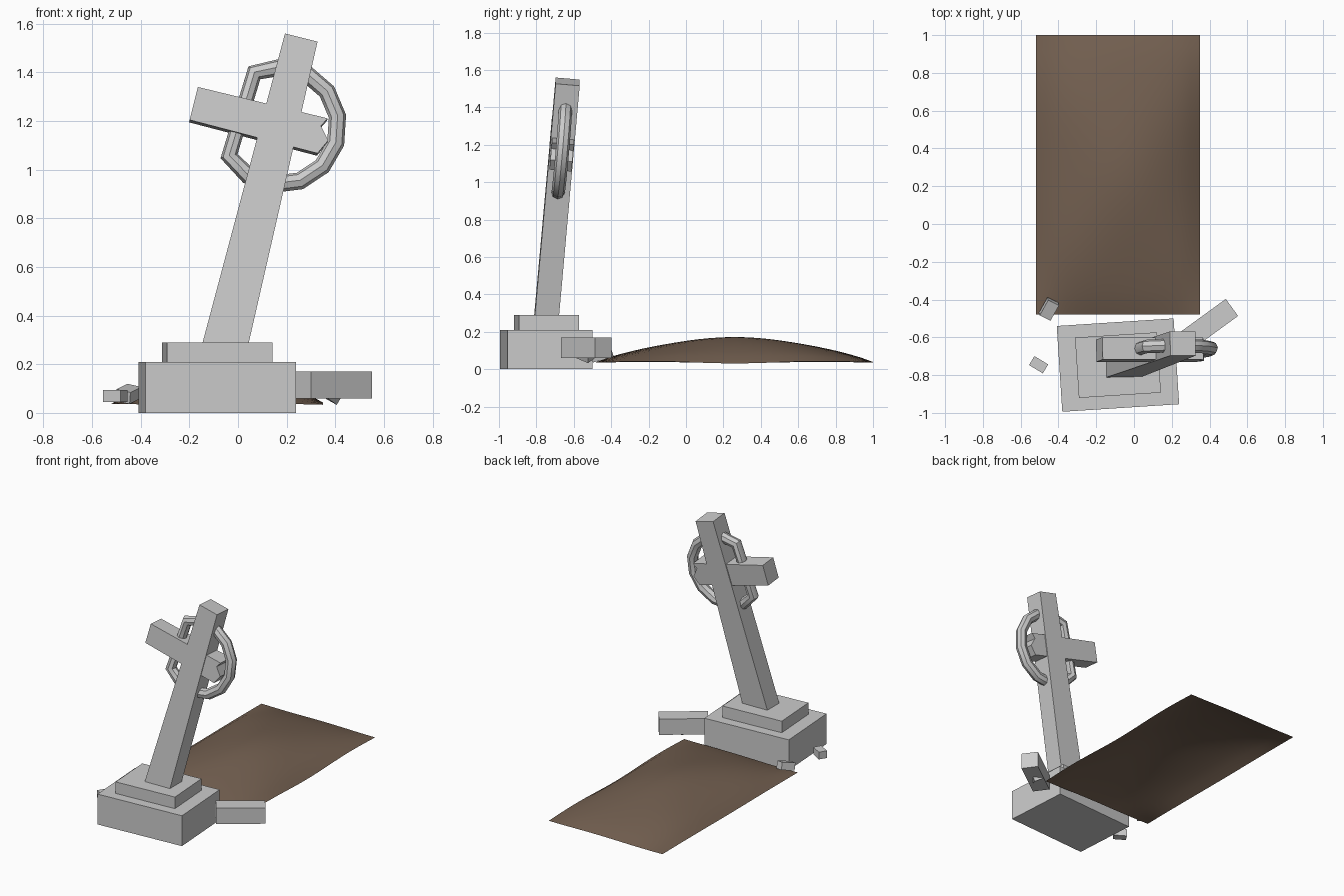
import bpy, bmesh
from math import radians, sin, cos
from mathutils import Matrix, Euler

if "Cube" in bpy.data.objects:
    bpy.data.objects.remove(bpy.data.objects["Cube"])


def make(name, bm, matrix=Matrix()):
    bmesh.ops.recalc_face_normals(bm, faces=bm.faces)
    me = bpy.data.meshes.new(name)
    bm.to_mesh(me)
    bm.free()
    ob = bpy.data.objects.new(name, me)
    ob.matrix_world = matrix
    bpy.context.collection.objects.link(ob)
    return ob


def box(name, loc, size, rot=(0, 0, 0)):
    bm = bmesh.new()
    bmesh.ops.create_cube(bm, size=1)
    bmesh.ops.scale(bm, vec=size, verts=bm.verts)
    r = Euler([radians(a) for a in rot]).to_matrix().to_4x4()
    return make(name, bm, Matrix.Translation(loc) @ r)


def slab(name, outline, depth, matrix):
    """Extrude an x-z outline along y."""
    bm = bmesh.new()
    face = bm.faces.new([bm.verts.new((x, -depth / 2, z)) for x, z in outline])
    ext = bmesh.ops.extrude_face_region(bm, geom=[face])
    verts = [g for g in ext["geom"] if isinstance(g, bmesh.types.BMVert)]
    bmesh.ops.translate(bm, vec=(0, depth, 0), verts=verts)
    return make(name, bm, matrix)


# Stepped plinth, slightly turned
box("plinth_lower", (-0.085, -0.747, 0.105), (0.62, 0.455, 0.21), (0, 0, 3.7))
box("plinth_upper", (-0.085, -0.747, 0.245), (0.435, 0.32, 0.09), (0, 0, 3.7))

# Leaning cross: tapered shaft and a side arm with a broken end
lean = (Matrix.Translation((-0.05, -0.745, 0.29))
        @ Euler((radians(-5), radians(13.9), 0)).to_matrix().to_4x4())
slab("shaft", [(-0.093, -0.05), (0.093, -0.05), (0.069, 1.29), (-0.069, 1.29)], 0.129, lean)
ARM_Z = 0.92
arm = [(-0.364, -0.07), (0.179, -0.077), (0.209, -0.015), (0.166, 0.036), (0.185, 0.073), (-0.364, 0.07)]
slab("cross_arm", [(x, z + ARM_Z) for x, z in arm], 0.118, lean)

# Broken ring: round on the right, closed by a straight run on the left
cu = bpy.data.curves.new("ring", "CURVE")
cu.dimensions = "3D"
cu.bevel_depth = 0.036
cu.bevel_resolution = 2
sp = cu.splines.new("POLY")
sp.points.add(10)
for i, p in enumerate(sp.points):
    a = radians(-135 + 26.4 * i)
    p.co = (0.242 * cos(a), 0, ARM_Z + 0.242 * sin(a), 1)
sp.use_cyclic_u = True
ring = bpy.data.objects.new("ring", cu)
ring.matrix_world = lean
bpy.context.collection.objects.link(ring)
bpy.context.view_layer.objects.active = ring
ring.select_set(True)
bpy.ops.object.convert(target="MESH")

# Fallen arm piece and rubble
box("fallen_arm", (0.393, -0.533, 0.115), (0.31, 0.111, 0.11), (0, 0, 36))
box("rubble_1", (-0.45, -0.45, 0.078), (0.065, 0.095, 0.05), (14, 12, -26))
box("rubble_2", (-0.505, -0.745, 0.07), (0.085, 0.055, 0.05), (0, 0, -31))
box("rubble_3", (0.38, -0.54, 0.085), (0.085, 0.06, 0.06), (25, 20, 60))

# Earth mound: softly domed sheet
bm = bmesh.new()
bmesh.ops.create_grid(bm, x_segments=16, y_segments=24, size=1)
for v in bm.verts:
    u, w = v.co.x, v.co.y
    dome = max(0, 1 - u * u) ** 0.85 * max(0, 1 - w * w) ** 0.9
    ripple = 0.006 * sin(4 * u + 1) * cos(5 * w)
    v.co = (-0.085 + 0.435 * u, 0.26 + 0.74 * w, 0.037 + 0.13 * dome + ripple)
mound = make("earth_mound", bm)
soil = bpy.data.materials.new("soil")
soil.diffuse_color = (0.17, 0.115, 0.08, 1)
soil.use_nodes = True
soil.node_tree.nodes["Principled BSDF"].inputs["Base Color"].default_value = soil.diffuse_color
mound.data.materials.append(soil)

for ob in (ring, mound):
    bpy.ops.object.select_all(action="DESELECT")
    ob.select_set(True)
    bpy.context.view_layer.objects.active = ob
    bpy.ops.object.shade_smooth_by_angle(angle=radians(40))
